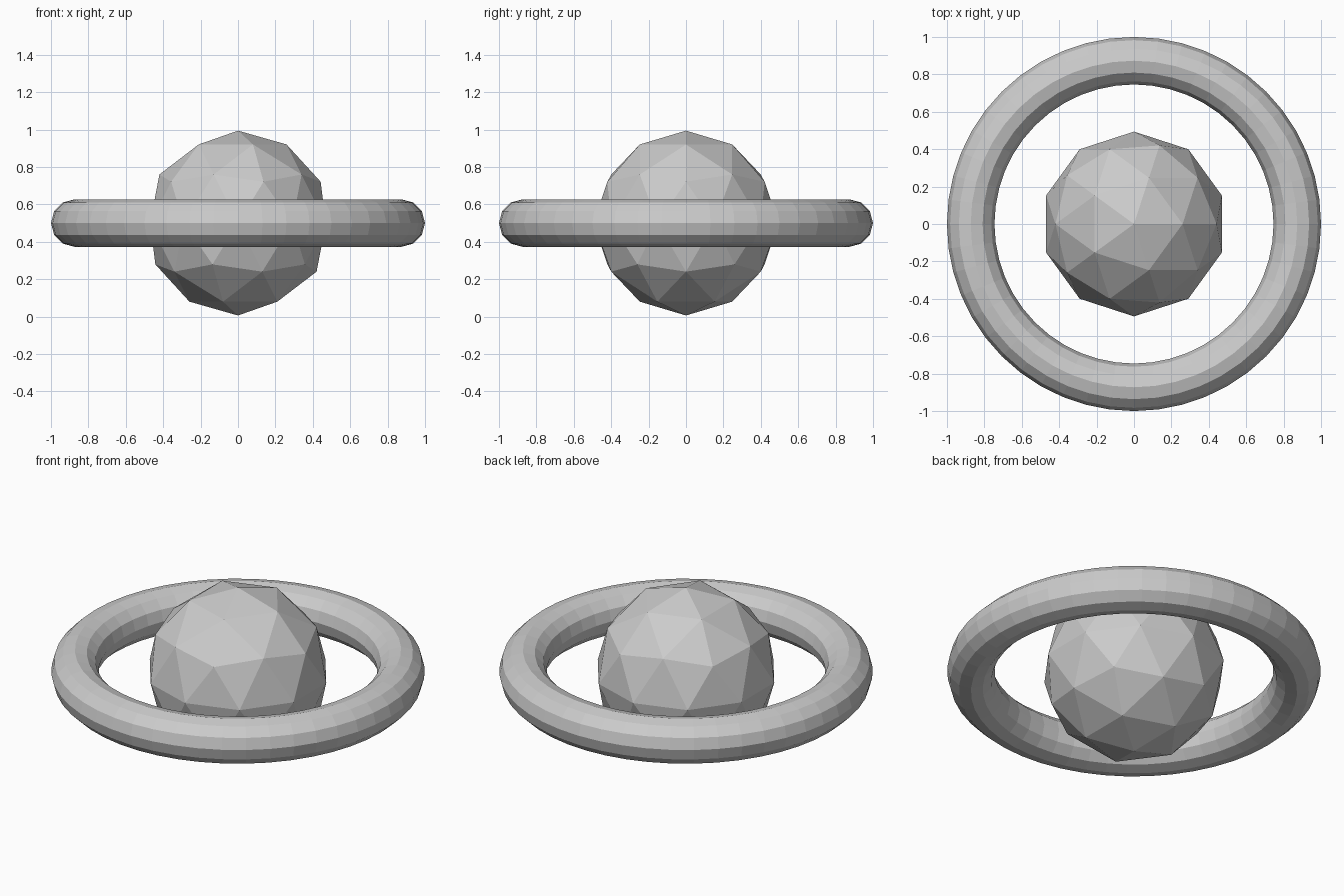
import bpy

if "Cube" in bpy.data.objects:
    bpy.data.objects.remove(bpy.data.objects["Cube"])

# Faceted central ball
bpy.ops.mesh.primitive_ico_sphere_add(subdivisions=2, radius=0.494, location=(0, 0, 0.5))
bpy.context.object.name = "ball"

# Horizontal ring around the ball
bpy.ops.mesh.primitive_torus_add(major_radius=0.873, minor_radius=0.127,
                                 major_segments=48, minor_segments=12,
                                 location=(0, 0, 0.5))
bpy.context.object.name = "ring"

# Flat faces on both parts
for obj in bpy.data.objects:
    obj.data.shade_flat()
